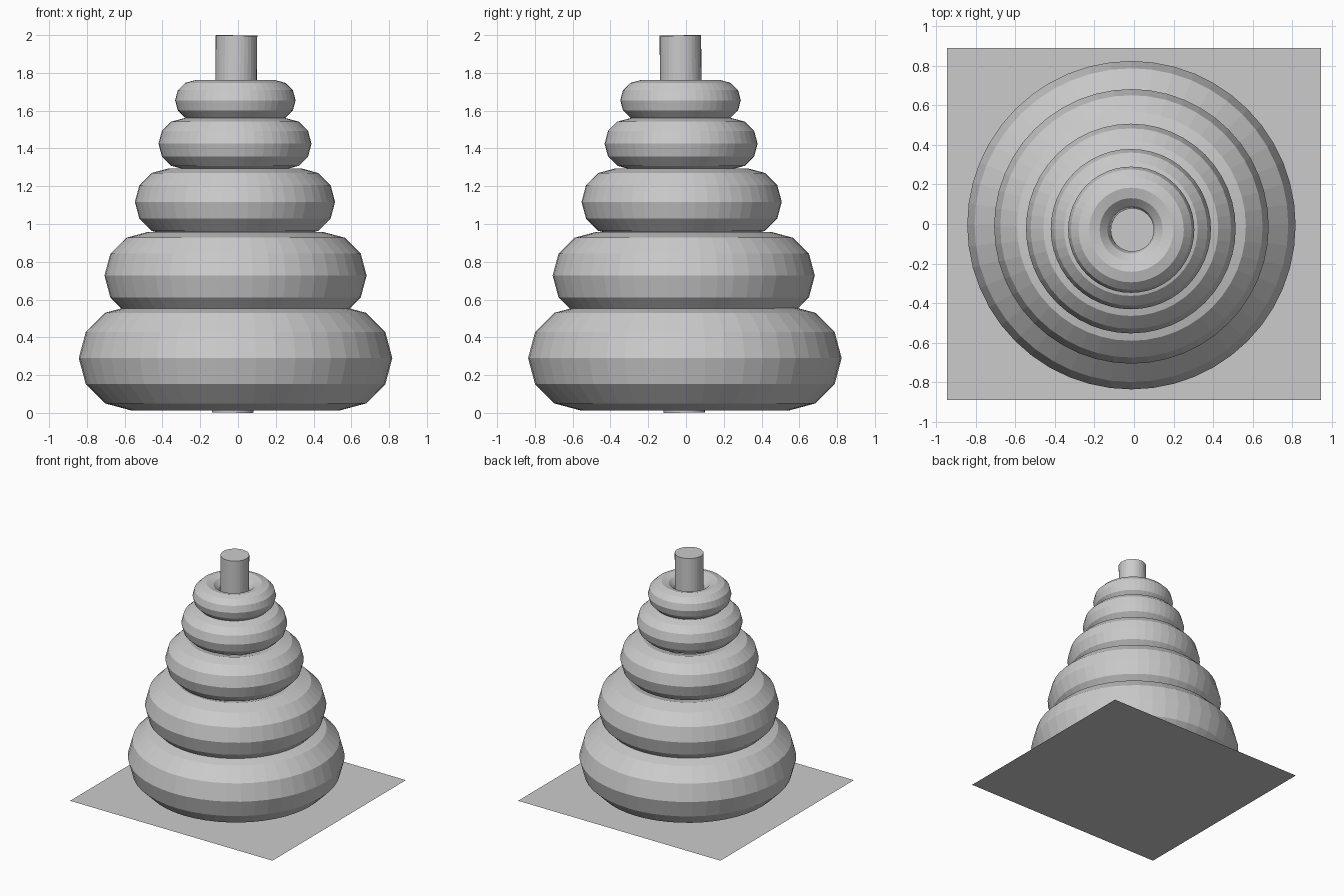
import bpy
from mathutils import Vector

if "Cube" in bpy.data.objects:
    bpy.data.objects.remove(bpy.data.objects["Cube"])

# Thin base sheet
bpy.ops.mesh.primitive_plane_add(size=1, location=(0, 0, 0))
base = bpy.context.object
base.name = "base_sheet"
base.scale = (1.89, 1.78, 1)

# Slightly leaning peg
bottom, top = Vector((-0.028, -0.01, 0.002)), Vector((-0.008, -0.03, 1.998))
axis = top - bottom
bpy.ops.mesh.primitive_cylinder_add(vertices=32, radius=0.11, depth=axis.length,
                                    location=(bottom + top) / 2)
peg = bpy.context.object
peg.name = "peg"
peg.rotation_euler = axis.to_track_quat('Z', 'Y').to_euler()

# Stacked rings: outer radius, centre; tube radius is a third of the outer radius
rings = [
    (0.830, (-0.013, -0.006, 0.290)),
    (0.694, (-0.013, -0.012, 0.727)),
    (0.530, (-0.016, -0.023, 1.117)),
    (0.405, (-0.016, -0.026, 1.425)),
    (0.319, (-0.014, -0.029, 1.655)),
]
for i, (outer, centre) in enumerate(rings, 1):
    bpy.ops.mesh.primitive_torus_add(major_segments=48, minor_segments=12,
                                     major_radius=outer * 2 / 3,
                                     minor_radius=outer / 3, location=centre)
    bpy.context.object.name = f"ring_{i}"
